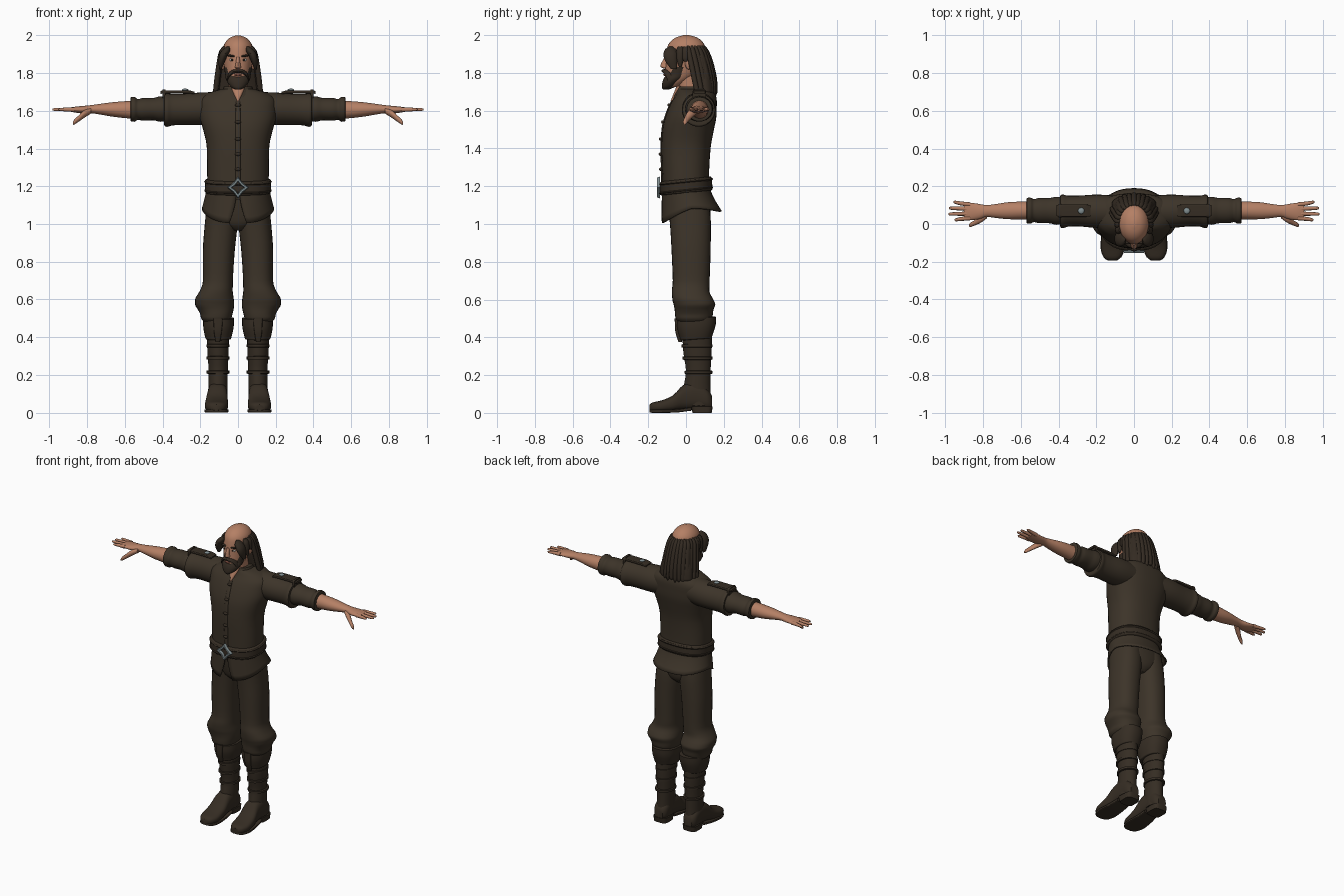
import bpy, bmesh, math, random
from mathutils import Matrix

random.seed(4)


def material(name, rgb):
    m = bpy.data.materials.new(name)
    m.diffuse_color = (*rgb, 1)
    return m


CLOTH = material("dark_cloth", (0.046, 0.034, 0.022))
LEATHER = material("dark_leather", (0.036, 0.026, 0.017))
HAIR = material("hair_brown", (0.034, 0.024, 0.016))
SKIN = material("skin", (0.46, 0.215, 0.13))
LIP = material("lip", (0.30, 0.11, 0.075))
METAL = material("grey_metal", (0.22, 0.27, 0.28))
WHITE = material("eye_white", (0.6, 0.57, 0.52))
IRIS = material("iris", (0.02, 0.015, 0.01))


def finish(bm, name, mat, mirror=False):
    bmesh.ops.recalc_face_normals(bm, faces=bm.faces)
    me = bpy.data.meshes.new(name)
    bm.to_mesh(me)
    bm.free()
    me.materials.append(mat)
    ob = bpy.data.objects.new(name, me)
    bpy.context.collection.objects.link(ob)
    if mirror:
        ob.modifiers.new("mirror", "MIRROR").use_clip = False
    return ob


def smooth_rows(rows, steps):
    """Monotone interpolation between cross-sections."""
    def slope(i, k):
        a = rows[i][k] - rows[i - 1][k] if i > 0 else None
        b = rows[i + 1][k] - rows[i][k] if i < len(rows) - 1 else None
        if a is None or b is None:
            return b if a is None else a
        return 2 * a * b / (a + b) if a * b > 0 else 0
    out = []
    for i in range(len(rows) - 1):
        for s in range(steps):
            t = s / steps
            h = (2*t**3 - 3*t*t + 1, t**3 - 2*t*t + t, 3*t*t - 2*t**3, t**3 - t*t)
            out.append([h[0]*rows[i][k] + h[1]*slope(i, k) + h[2]*rows[i+1][k]
                        + h[3]*slope(i+1, k) for k in range(5)])
    return out + [rows[-1]]


def loft(name, rows, mat, axis="z", mirror=False, n=28, power=2.0, steps=3, shear=0):
    """Each row: position on axis, then low/high bounds of the other two axes."""
    bm = bmesh.new()
    rings = []
    for t, a0, a1, b0, b1 in smooth_rows(rows, steps):
        ring = []
        for i in range(n):
            c, s = math.cos(math.tau * i / n), math.sin(math.tau * i / n)
            a = (a0+a1)/2 + (a1-a0)/2 * math.copysign(abs(c) ** (2/power), c)
            b = (b0+b1)/2 + (b1-b0)/2 * math.copysign(abs(s) ** (2/power), s)
            co = {"z": (a, b, t + shear * b), "x": (t, a, b), "y": (a, t, b)}[axis]
            ring.append(bm.verts.new(co))
        rings.append(ring)
    for r, q in zip(rings, rings[1:]):
        for i in range(n):
            j = (i + 1) % n
            bm.faces.new((r[i], r[j], q[j], q[i]))
    bm.faces.new(rings[0])
    bm.faces.new(rings[-1])
    return finish(bm, name, mat, mirror)


def sym(name, rows, mat, **kw):
    """Loft centred on x = 0; rows: z, half width, y low, y high."""
    return loft(name, [(z, -w, w, a, b) for z, w, a, b in rows], mat, **kw)


def ball(name, loc, size, mat, mirror=False, tilt=0):
    bm = bmesh.new()
    m = Matrix.Translation(loc) @ Matrix.Rotation(tilt, 4, "Y") @ Matrix.Diagonal((*size, 1))
    bmesh.ops.create_uvsphere(bm, u_segments=16, v_segments=10, radius=1, matrix=m)
    return finish(bm, name, mat, mirror)


# Torso, placket and buttons
sym("tunic", [(1.13, .16, -.12, .125), (1.25, .163, -.125, .122), (1.4, .165, -.13, .13),
              (1.5, .185, -.125, .148), (1.58, .205, -.105, .162), (1.65, .205, -.075, .163),
              (1.69, .165, -.05, .155), (1.715, .09, -.04, .13)], CLOTH, power=2.4, n=40)
sym("placket", [(1.22, .014, -.131, -.08), (1.4, .014, -.135, -.08), (1.5, .014, -.13, -.08),
                (1.58, .014, -.11, -.05), (1.65, .012, -.08, -.03)], CLOTH, power=5)
for z, y in ((1.63, -.09), (1.54, -.123), (1.45, -.135), (1.37, -.136), (1.29, -.134)):
    ball("button", (0, y, z), (.016, .009, .009), LEATHER)
sym("collar", [(1.67, .10, -.066, .14), (1.70, .085, -.055, .125), (1.728, .075, -.042, .11)], CLOTH)
sym("neck_opening", [(1.65, .004, -.082, -.05), (1.70, .028, -.062, -.03), (1.73, .036, -.05, -.02)], SKIN)
sym("neck", [(1.68, .052, -.035, .09), (1.79, .05, -.055, .07)], SKIN)

# Tunic skirt with a front slit
bm = bmesh.new()
rows, cols, grid = 6, 48, []
for r in range(rows + 1):
    t = r / rows
    gap, w = .02 + .17 * t * t, .165 + .027 * t ** 1.3
    y0, y1 = -.127 - .004 * t, .125 + .065 * t ** 1.4
    line = []
    for c in range(cols + 1):
        a = gap + (math.tau - 2 * gap) * c / cols
        hem = 1.055 - .03 * math.cos(a) + .028 * math.sin(a) ** 2 - .025 * max(0, -math.cos(a))
        hem -= .03 * max(0, math.cos(a)) - .03 * (1 - abs(math.sin(a))) * .3
        x, y = w * math.sin(a), -math.cos(a)
        line.append(bm.verts.new((math.copysign(abs(math.sin(a)) ** .85, x) * w,
                                  (y0 + y1) / 2 + y * (y1 - y0) / 2, 1.2 + (hem - 1.2) * t)))
    grid.append(line)
for p, q in zip(grid, grid[1:]):
    for c in range(cols):
        bm.faces.new((p[c], p[c + 1], q[c + 1], q[c]))
finish(bm, "tunic_skirt", CLOTH).modifiers.new("cloth_thickness", "SOLIDIFY").thickness = .008

# Belt with raised rims
sym("belt", [(1.165, .168, -.132, .134), (1.172, .175, -.139, .14), (1.232, .174, -.138, .136),
             (1.238, .165, -.13, .13)], LEATHER, power=2.4, n=40, shear=.1)
for z in (1.178, 1.224):
    sym("belt_rim", [(z - .007, .172, -.136, .138), (z, .179, -.143, .143), (z + .007, .172, -.136, .138)],
        LEATHER, power=2.4, n=40, shear=.1)

# Diamond buckle
bm = bmesh.new()
loops = []
for y, tip, side in ((-.138, .058, .036), (-.154, .052, .031), (-.154, .037, .022), (-.138, .032, .019)):
    loops.append([bm.verts.new(((tip if i % 2 == 0 else side) * math.sin(i * math.pi / 4), y,
                  1.193 + (tip if i % 2 == 0 else side) * math.cos(i * math.pi / 4))) for i in range(8)])
for k in range(4):
    p, q = loops[k], loops[(k + 1) % 4]
    for i in range(8):
        bm.faces.new((p[i], p[(i + 1) % 8], q[(i + 1) % 8], q[i]))
finish(bm, "belt_buckle", METAL)

# Trousers
sym("hips", [(.965, .03, -.05, .09), (1.0, .10, -.08, .12), (1.06, .16, -.095, .13), (1.15, .16, -.11, .12)],
    CLOTH, power=2.4)
loft("trouser_leg", [(1.12, .0, .163, -.1, .12), (1.0, .003, .176, -.085, .132), (.85, .018, .186, -.076, .13),
     (.70, .027, .186, -.07, .125), (.645, .028, .203, -.075, .124), (.6, .022, .228, -.072, .145),
     (.575, .02, .228, -.066, .155), (.545, .024, .212, -.06, .145), (.52, .03, .2, -.058, .142),
     (.50, .035, .196, -.055, .135), (.47, .05, .17, -.03, .12)], CLOTH, mirror=True, power=2.3)

# Boots
loft("boot_cuff", [(.5, .05, .165, -.03, .14), (.497, .022, .184, -.05, .16), (.46, .022, .185, -.05, .158),
     (.40, .034, .175, -.034, .14), (.387, .038, .17, -.03, .135), (.384, .055, .155, -.01, .12)],
     LEATHER, mirror=True, power=2.3, shear=.07)
loft("cuff_flap", [(.375, .095, .12, -.04, -.02), (.44, .085, .128, -.058, -.03), (.5, .08, .13, -.06, -.03)],
     LEATHER, mirror=True, power=4)
loft("boot_shaft", [(.42, .048, .166, -.02, .137), (.32, .05, .162, -.014, .136), (.22, .054, .156, .0, .13),
     (.13, .056, .156, -.012, .13), (.04, .06, .158, .0, .136)], LEATHER, mirror=True)
for z, y in ((.355, -.017), (.29, -.011), (.215, .0)):
    loft("boot_strap", [(z - .009, .052, .16, y, .134), (z - .007, .046, .167, y - .008, .14),
         (z + .007, .046, .167, y - .008, .14), (z + .009, .052, .16, y, .134)], LEATHER, mirror=True, steps=1)
loft("boot_foot", [(-.193, .09, .14, .012, .042), (-.18, .072, .158, .006, .054), (-.13, .053, .176, .004, .066),
     (-.07, .053, .173, .008, .092), (-.01, .056, .163, .016, .15), (.05, .058, .16, .018, .165),
     (.11, .062, .157, .018, .13), (.138, .08, .14, .022, .09)], LEATHER, axis="y", mirror=True, power=2.6)
loft("boot_sole", [(-.192, .092, .138, .003, .018), (-.175, .066, .162, .0, .018), (-.12, .05, .178, .0, .018),
     (-.05, .054, .172, .002, .02), (.03, .06, .16, .012, .03)], LEATHER, axis="y", mirror=True, power=6)
loft("boot_heel", [(.0, .062, .157, .035, .136), (.035, .06, .16, .025, .142)], LEATHER, mirror=True, power=4)

# Sleeves
loft("upper_sleeve", [(.1, -.02, .15, 1.53, 1.70), (.2, -.02, .156, 1.525, 1.697), (.3, -.012, .15, 1.525, 1.69),
     (.35, -.014, .15, 1.522, 1.69), (.375, -.022, .156, 1.515, 1.692), (.39, -.018, .153, 1.52, 1.688),
     (.393, .01, .13, 1.545, 1.66)], CLOTH, axis="x", mirror=True)
loft("lower_sleeve", [(.36, .0, .145, 1.545, 1.672), (.41, -.004, .144, 1.542, 1.677), (.45, .004, .138, 1.55, 1.668),
     (.5, .004, .138, 1.548, 1.668), (.53, .01, .132, 1.552, 1.662), (.55, .002, .14, 1.542, 1.674),
     (.568, .004, .138, 1.544, 1.672), (.571, .03, .115, 1.565, 1.65)], CLOTH, axis="x", mirror=True)

# Shoulder straps with studs
loft("shoulder_strap", [(.23, .04, .1, 1.688, 1.701), (.27, .038, .104, 1.692, 1.709), (.39, .038, .104, 1.692, 1.709),
     (.41, .042, .1, 1.69, 1.705)], LEATHER, axis="x", mirror=True, power=6)
loft("strap_end", [(.385, .035, .107, 1.655, 1.714), (.40, .035, .107, 1.66, 1.714)], LEATHER, axis="x",
     mirror=True, power=5)
ball("strap_stud", (.28, .07, 1.71), (.017, .017, .008), METAL, True)

# Forearms and hands
loft("forearm_and_palm", [(.54, .025, .12, 1.556, 1.655), (.65, .025, .117, 1.567, 1.647), (.73, .032, .106, 1.58, 1.637),
     (.78, .038, .1, 1.587, 1.63), (.82, .026, .106, 1.586, 1.626), (.87, .02, .113, 1.592, 1.621),
     (.9, .024, .112, 1.598, 1.615)], SKIN, axis="x", mirror=True)
for y, tip_y, tip in ((.031, .022, .952), (.055, .053, .984), (.08, .084, .982), (.103, .116, .958)):
    loft("finger", [(.87, y - .012, y + .012, 1.594, 1.619), (.92, (y + tip_y) / 2 - .0105, (y + tip_y) / 2 + .0105, 1.597, 1.617),
         (tip - .008, tip_y - .008, tip_y + .008, 1.6, 1.614), (tip, tip_y - .003, tip_y + .003, 1.604, 1.61)],
         SKIN, axis="x", mirror=True, n=10)
loft("thumb", [(.78, .03, .07, 1.585, 1.615), (.815, .005, .046, 1.563, 1.603), (.845, -.008, .02, 1.542, 1.575),
     (.868, -.016, .006, 1.527, 1.553), (.876, -.012, -.002, 1.525, 1.537)], SKIN, axis="x", mirror=True, n=12)

# Head and face
sym("head", [(1.725, .03, -.10, -.04), (1.75, .05, -.11, .0), (1.79, .064, -.112, .06), (1.84, .074, -.109, .09),
             (1.89, .08, -.106, .103), (1.94, .077, -.098, .1), (1.97, .062, -.078, .082),
             (1.99, .038, -.047, .052), (2.0, .01, -.012, .016)], SKIN)
sym("nose", [(1.885, .008, -.113, -.09), (1.84, .014, -.136, -.09), (1.832, .017, -.134, -.09),
             (1.822, .012, -.116, -.09)], SKIN, n=12)
ball("ear", (.08, .015, 1.85), (.012, .02, .032), SKIN, True)
ball("eye", (.032, -.092, 1.87), (.015, .009, .007), WHITE, True)
ball("eye_iris", (.031, -.099, 1.87), (.006, .004, .006), IRIS, True)
ball("eyebrow", (.034, -.097, 1.891), (.024, .009, .006), HAIR, True, tilt=-.12)
ball("lower_lip", (0, -.113, 1.79), (.018, .008, .006), LIP)
sym("beard", [(1.712, .014, -.122, -.09), (1.725, .036, -.128, -.06), (1.75, .056, -.125, -.03),
              (1.772, .065, -.117, .0), (1.79, .067, -.105, .02), (1.83, .0755, -.09, .03)], HAIR)
loft("moustache", [(-.001, -.13, -.1, 1.802, 1.82), (.025, -.125, -.09, 1.797, 1.818), (.046, -.11, -.075, 1.778, 1.805),
     (.058, -.1, -.06, 1.755, 1.78)], HAIR, axis="x", mirror=True, n=12)

# Hair: back mass, hanging locks and short temple locks
sym("hair_back", [(1.935, .066, .02, .103), (1.88, .093, .02, .125), (1.8, .104, .03, .145), (1.74, .115, .045, .155),
                  (1.70, .118, .055, .158), (1.685, .1, .07, .145)], HAIR)
for k in range(8):
    a = math.radians(4 + 12.2 * k)
    c, s, r = math.cos(a), math.sin(a), random.uniform(.014, .018)
    pts = [(1.945, .07*c, .005+.09*s, .006), (1.915, .086*c, .008+.1*s, r), (1.84, .101*c, .022+.113*s, r),
           (1.75, .113*c, .04+.112*s, r), (1.70, .119*c, .052+.103*s, r * .9),
           (1.672 + random.uniform(0, .018), .121*c, .056+.1*s, .004)]
    loft("hair_lock", [(z, x - q, x + q, y - q, y + q) for z, x, y, q in pts], HAIR, mirror=True, n=10)
for x, y, low in ((.088, -.03, 1.83), (.09, -.002, 1.86)):
    loft("side_lock", [(1.94, x - .024, x - .008, y - .012, y + .012), (1.915, x - .025, x + .01, y - .022, y + .022),
         (1.88, x - .02, x + .014, y - .022, y + .02), (low, x - .002, x + .01, y - .006, y + .006)],
         HAIR, mirror=True, n=12)
loft("temple_lock", [(1.94, .045, .06, -.092, -.07), (1.92, .042, .086, -.115, -.05), (1.895, .055, .1, -.12, -.045),
     (1.865, .068, .104, -.112, -.045), (1.82, .088, .1, -.08, -.05)], HAIR, mirror=True, n=14)

# Smooth shading with sharp edges kept
for ob in bpy.data.objects:
    ob.select_set(True)
    bpy.context.view_layer.objects.active = ob
bpy.ops.object.shade_smooth_by_angle(angle=math.radians(42))
